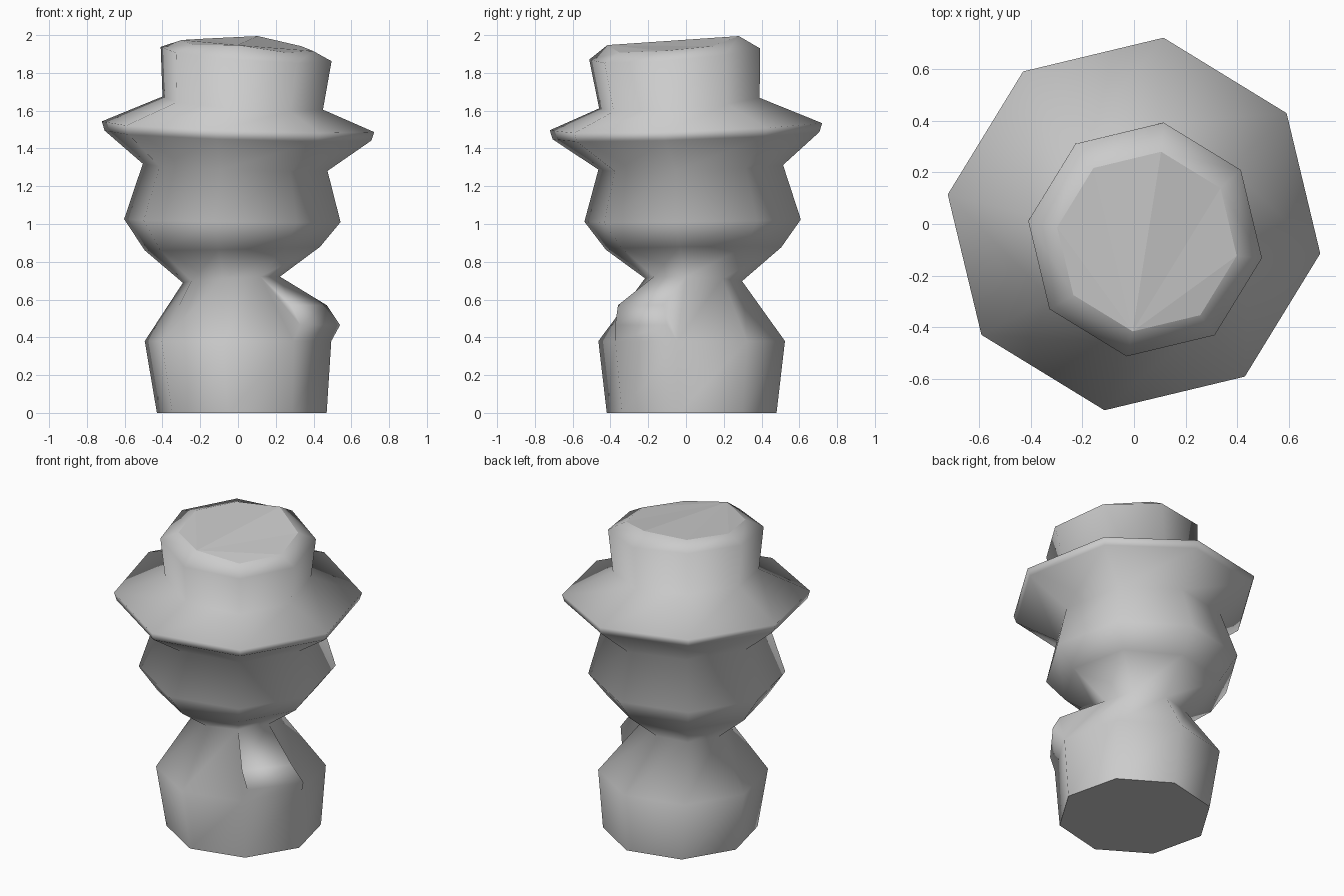
import bpy, bmesh
from math import cos, sin, radians

cube = bpy.data.objects.get("Cube")
if cube:
    bpy.data.objects.remove(cube)

SIDES = 8
START = radians(-9)

# Body rings: centre x, centre y, radius, height, rise toward +x, rise toward +y
RINGS = [
    (.02, .03, .455, 0, 0, 0),                # foot
    (0, .03, .5, .38, 0, 0),                  # base shoulder
    (-.035, .04, .26, .705, .015, -.01),      # neck
    (-.03, .04, .47, .87, .01, .005),         # lower belly
    (-.03, .035, .58, 1.018, -.007, .007),    # belly
    (-.015, .025, .495, 1.3, -.017, .015),    # under the brim
    (0, 0, .715, 1.468, -.023, .023),         # brim lower edge
    (0, 0, .73, 1.515, -.025, .023),          # brim upper edge
    (.025, -.035, .43, 1.64, -.03, .033),     # crown foot
    (.043, -.06, .458, 1.9, -.033, .035),     # crown shoulder
    (.05, -.068, .352, 1.945, -.025, .028),   # crown top
]

grey = bpy.data.materials.new("plain_grey")
grey.use_nodes = True
grey.diffuse_color = (.6, .6, .6, 1)
grey.node_tree.nodes["Principled BSDF"].inputs["Base Color"].default_value = (.6, .6, .6, 1)

bm = bmesh.new()


def make_ring(cx, cy, r, z, tilt_x, tilt_y):
    verts = []
    for k in range(SIDES):
        c, s = cos(START + k * radians(45)), sin(START + k * radians(45))
        verts.append(bm.verts.new((cx + r * c, cy + r * s, z + tilt_x * c + tilt_y * s)))
    return verts


def skin(lower, upper):
    faces = []
    for k in range(len(lower)):
        n = (k + 1) % len(lower)
        faces.append(bm.faces.new((lower[k], lower[n], upper[n], upper[k])))
    return faces


# Walls
rings = [make_ring(*r) for r in RINGS]
walls = [skin(a, b) for a, b in zip(rings, rings[1:])]

# Lump drawn out of one panel above the base shoulder
panel = walls[1][-1]
edge_loop = list(panel.verts)
bm.faces.remove(panel)
tip = [bm.verts.new(p) for p in ((.33, -.375, .465), (.54, -.1, .465),
                                 (.47, -.12, .57), (.28, -.36, .57))]
skin(edge_loop, tip)
bm.faces.new(tip)
for f in bm.faces:
    f.smooth = True

# Flat foot, and a creased top fanned from its front corner
bm.faces.new(reversed(rings[0])).smooth = False
top = rings[-1]
back, front = 2, 6
for k in (back, front):
    top[k].co.z += .026
for k in range(1, SIDES - 1):
    a, b = (front + k) % SIDES, (front + k + 1) % SIDES
    bm.faces.new((top[front], top[a], top[b])).smooth = False

bmesh.ops.recalc_face_normals(bm, faces=bm.faces)
mesh = bpy.data.meshes.new("turned_post")
bm.to_mesh(mesh)
bm.free()
mesh.materials.append(grey)
post = bpy.data.objects.new("turned_post", mesh)
bpy.context.collection.objects.link(post)
